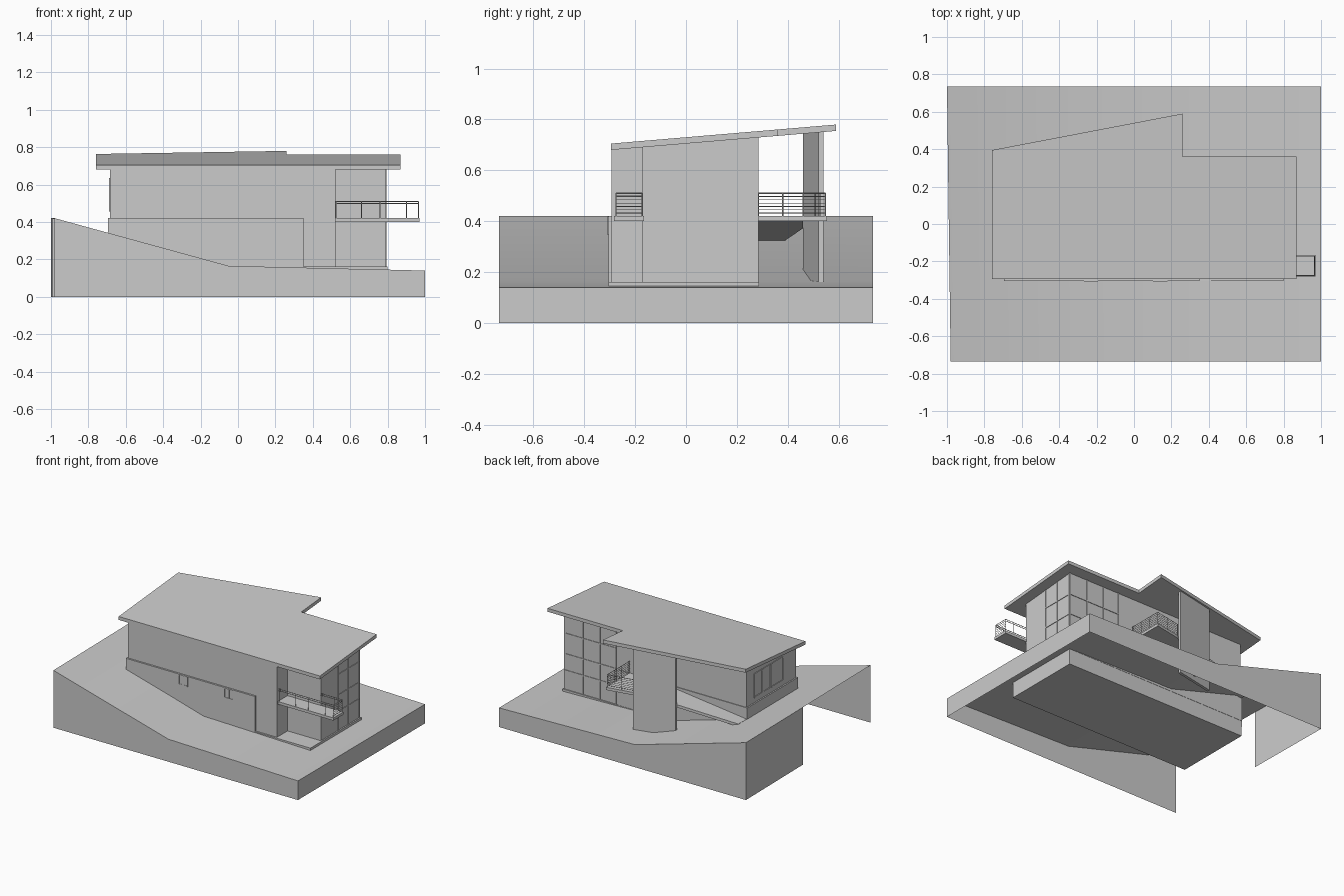
import bpy, bmesh
from mathutils import Vector

if "Cube" in bpy.data.objects:
    bpy.data.objects.remove(bpy.data.objects["Cube"])


def mesh(name, verts, faces):
    me = bpy.data.meshes.new(name)
    me.from_pydata([tuple(v) for v in verts], [], faces)
    bm = bmesh.new()
    bm.from_mesh(me)
    bmesh.ops.recalc_face_normals(bm, faces=bm.faces)
    bm.to_mesh(me)
    bm.free()
    ob = bpy.data.objects.new(name, me)
    bpy.context.collection.objects.link(ob)
    return ob


def prism(name, pts, vec):
    n = len(pts)
    a = [Vector(p) for p in pts]
    b = [p + Vector(vec) for p in a]
    faces = [list(range(n)), list(range(2 * n - 1, n - 1, -1))]
    faces += [[i, (i + 1) % n, n + (i + 1) % n, n + i] for i in range(n)]
    return mesh(name, a + b, faces)


def boxes(name, spans):
    """Several axis-aligned boxes (x0,x1,y0,y1,z0,z1) in one object."""
    verts, faces = [], []
    for x0, x1, y0, y1, z0, z1 in spans:
        k = len(verts)
        verts += [(x, y, z) for z in (z0, z1) for x, y in ((x0, y0), (x1, y0), (x1, y1), (x0, y1))]
        faces += [[k + i for i in f] for f in
                  ((3, 2, 1, 0), (4, 5, 6, 7), (0, 1, 5, 4), (1, 2, 6, 5), (2, 3, 7, 6), (3, 0, 4, 7))]
    return mesh(name, verts, faces)


def rods(name, lines, r=0.0025):
    cu = bpy.data.curves.new(name, 'CURVE')
    cu.dimensions = '3D'
    cu.bevel_depth = r
    cu.bevel_resolution = 0
    cu.use_fill_caps = True
    for line in lines:
        s = cu.splines.new('POLY')
        s.points.add(len(line) - 1)
        for p, co in zip(s.points, line):
            p.co = (*co, 1)
    ob = bpy.data.objects.new(name, cu)
    bpy.context.collection.objects.link(ob)
    return ob


def roof_z(y):
    return 0.68 + 0.0845 * (y + 0.295)      # underside of the sloped roof


# Hillside: open-bottomed shell with a kinked slope
front = [(-0.98, 0.42), (-0.05, 0.165), (1, 0.14)]
back = [(-1, 0.42), (-0.1, 0.165), (1, 0.14)]
Y = 0.735
tv = [(x, -Y, z) for x, z in front] + [(x, Y, z) for x, z in back]
tv += [(-0.98, -Y, 0), (1, -Y, 0), (1, Y, 0), (-1, Y, 0), (-0.991, 0.065, 0), (-0.991, 0.065, 0.42)]
hill = mesh("hillside", tv, [[0, 1, 4, 3, 11], [1, 2, 5, 4], [6, 7, 2, 1, 0],
                             [7, 8, 5, 2], [8, 9, 3, 4, 5], [9, 10, 11, 3]])
bpy.context.view_layer.objects.active = hill
hill.select_set(True)
bpy.ops.object.shade_smooth_by_angle(angle=0.52)

# Foundation and plinth
boxes("foundation", [(-0.69, 0.795, -0.3, 0.285, 0.03, 0.15)])
boxes("plinth", [(-0.69, 0.80, -0.305, 0.287, 0.145, 0.162)])


# House volumes with sloped tops
def volume(name, x0, x1, y0, y1):
    return prism(name, [(x0, y0, 0.1), (x0, y1, 0.1), (x0, y1, roof_z(y1) + 0.004),
                        (x0, y0, roof_z(y0) + 0.004)], (x1 - x0, 0, 0))


volume("main_walls", -0.685, 0.52, -0.292, 0.28)
volume("corner_room", 0.52, 0.79, -0.17, 0.28)
boxes("lower_cladding", [(-0.695, 0.35, -0.305, 0.285, 0.1, 0.42)])

# Roof slab following the slope
outline = [(-0.76, -0.295), (0.87, -0.295), (0.87, 0.36), (0.26, 0.36), (0.26, 0.59), (-0.76, 0.395)]
prism("roof", [(x, y, roof_z(y)) for x, y in outline], (0, 0, 0.025))

# Angled fin wall carrying the back of the roof
fin = [(-0.25, 0.46), (0.05, 0.52), (0.05, 0.54), (-0.25, 0.48)]
prism("fin_wall", [(x, y, 0.13) for x, y in fin], (0, 0, 0.62))

# Entry ramp down to the hillside
prism("entry_ramp", [(0.0, 0.28, 0.4), (0.0, 0.46, 0.4), (-0.25, 0.46, 0.372),
                     (-0.69, 0.38, 0.318), (-0.69, 0.28, 0.318)], (0, 0, 0.02))

# Balcony decks
boxes("front_deck", [(0.52, 0.97, -0.282, -0.166, 0.4, 0.42)])
prism("back_deck", [(0.26, 0.28, 0.4), (0.26, 0.555, 0.4), (0.05, 0.515, 0.4),
                    (0.0, 0.46, 0.4), (0.0, 0.28, 0.4)], (0, 0, 0.02))


# Railings
def levels(a, b, n=6):
    return [[(*a, 0.432 + 0.013 * i), (*b, 0.432 + 0.013 * i)] for i in range(n)]


def posts(pts):
    return [[(x, y, 0.415), (x, y, 0.51)] for x, y in pts]


fy, by, ex = -0.275, -0.172, 0.965
rods("front_balcony_bars", levels((ex, fy), (ex, by)), 0.0015)
rods("front_balcony_rail",
     [[(0.52, fy, 0.51), (ex, fy, 0.51), (ex, by, 0.51), (0.79, by, 0.51)],
      [(0.52, fy, 0.498), (ex, fy, 0.498), (ex, by, 0.498), (0.79, by, 0.498)]]
     + posts([(x, fy) for x in (0.525, 0.66, 0.76, 0.9, ex)] + [(0.9, by), (ex, by)]))
corner, inner = (0.255, 0.547), (0.05, 0.508)
rods("back_balcony_bars", levels((0.255, 0.285), corner) + levels(corner, inner), 0.0015)
rods("back_balcony_rail",
     [[(0.255, 0.285, 0.51), (*corner, 0.51), (*inner, 0.51)]]
     + posts([(0.255, y) for y in (0.285, 0.38, 0.46)] + [corner, (0.15, 0.527), inner]))

# Glazing bars on the right and back walls of the corner room
w, d = 0.004, 0.004
side = [(0.79, 0.79 + d, y - w, y + w, 0.162, roof_z(y)) for y in (0.03, 0.15, 0.274)]
side += [(0.79, 0.79 + d, 0.03, 0.278, z - w, z + w) for z in (0.3, 0.42, 0.57)]
rear = [(x - w, x + w, 0.28, 0.28 + d, 0.162, roof_z(0.28)) for x in (0.37, 0.5, 0.64, 0.786)]
rear += [(0.37, 0.79, 0.28, 0.28 + d, z - w, z + w) for z in (0.3, 0.42, 0.57)]
boxes("glazing_bars", side + rear)

# Three framed windows on the left wall
frames = []
for y0, y1 in ((0.1, 0.19), (0.0, 0.09), (-0.14, -0.01)):
    frames += [(-0.69, -0.685, y - w, y + w, 0.46, 0.63) for y in (y0, y1)]
    frames += [(-0.69, -0.685, y0, y1, z - w, z + w) for z in (0.46, 0.63)]
boxes("left_window_frames", frames)

# Small windows in the lower front wall
small = []
for x in (-0.23, 0.14):
    small += [(x + s - 0.003, x + s + 0.003, -0.308, -0.305, 0.345, 0.418) for s in (-0.035, 0, 0.035)]
    small += [(x - 0.035, x + 0.035, -0.308, -0.305, z, z + 0.006) for z in (0.345, 0.412)]
boxes("lower_window_frames", small)
